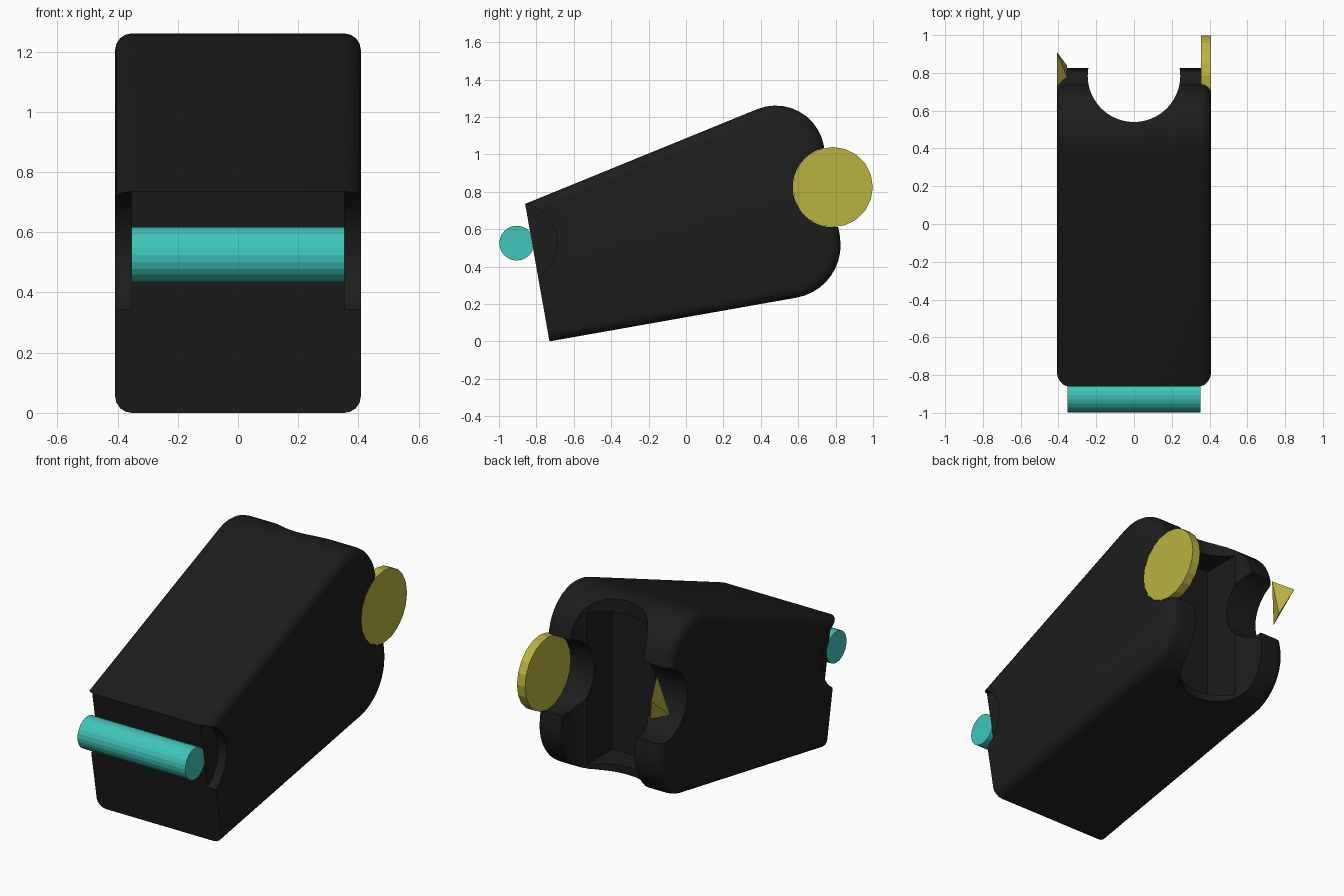
import bpy, bmesh, math
from mathutils import Vector

if "Cube" in bpy.data.objects:
    bpy.data.objects.remove(bpy.data.objects["Cube"])


def paint(obj, name, rgb):
    mat = bpy.data.materials.get(name) or bpy.data.materials.new(name)
    mat.diffuse_color = (*rgb, 1)
    mat.use_nodes = True
    mat.node_tree.nodes["Principled BSDF"].inputs["Base Color"].default_value = mat.diffuse_color
    obj.data.materials.append(mat)


def cylinder(name, radius, length, loc, sides, axis='X'):
    rot = (0, math.pi / 2, 0) if axis == 'X' else (0, 0, 0)
    bpy.ops.mesh.primitive_cylinder_add(vertices=sides, radius=radius, depth=length,
                                        location=loc, rotation=rot)
    obj = bpy.context.object
    obj.name = name
    return obj


def mesh_object(name, bm):
    bmesh.ops.recalc_face_normals(bm, faces=bm.faces)
    me = bpy.data.meshes.new(name)
    bm.to_mesh(me)
    bm.free()
    obj = bpy.data.objects.new(name, me)
    bpy.context.collection.objects.link(obj)
    return obj


def fillet(prev, corner, nxt, r, steps=10):
    """Points of an arc that rounds one corner of a profile."""
    p, c, n = Vector(prev), Vector(corner), Vector(nxt)
    u, v = (p - c).normalized(), (n - c).normalized()
    half = u.angle(v) / 2
    centre = c + (u + v).normalized() * (r / math.sin(half))
    t = r / math.tan(half)
    a, b = c + u * t - centre, c + v * t - centre
    ang = a.angle(b)
    return [centre + (a * math.sin((1 - i / steps) * ang) + b * math.sin(i / steps * ang)) / math.sin(ang)
            for i in range(steps + 1)]


# Body: wedge profile in the y-z plane, extruded across x
front_top, front_low = (-0.86, 0.735), (-0.73, 0.0)
back_low, back_top = (0.872, 0.2835), (0.681, 1.364)
profile = [front_top, front_low]
profile += fillet(front_low, back_low, back_top, 0.285)
profile += fillet(back_low, back_top, front_top, 0.262)
W = 0.408
bm = bmesh.new()
face = bm.faces.new([bm.verts.new((-W, p[0], p[1])) for p in profile])
ext = bmesh.ops.extrude_face_region(bm, geom=[face])
bmesh.ops.translate(bm, vec=(2 * W, 0, 0),
                    verts=[g for g in ext['geom'] if isinstance(g, bmesh.types.BMVert)])
# round the side edges, leaving the front face sharp
rim = [e for e in bm.edges
       if abs(e.verts[0].co.x - e.verts[1].co.x) < 1e-5
       and not all(v.co.y < -0.7 for v in e.verts)]
bmesh.ops.bevel(bm, geom=rim, offset=0.055, offset_type='OFFSET', segments=4,
                profile=0.5, affect='EDGES')
body = mesh_object("body", bm)
paint(body, "black", (0.012, 0.012, 0.012))

# Cutters: rear notch, rear disc hole, inner pocket, front disc recesses
cutters = [cylinder("notch_cutter", 0.245, 3, (0, 0.785, 0.7), 64, 'Z'),
           cylinder("rear_hole_cutter", 0.214, 2, (0, 0.785, 0.825), 48)]
bpy.ops.mesh.primitive_cube_add(size=1, location=(0, 0.6, 0.72))
pocket = bpy.context.object
pocket.name = "pocket_cutter"
pocket.scale = (0.4, 0.4, 0.9)
cutters.append(pocket)
for side in (-1, 1):
    cutters.append(cylinder("front_recess_cutter", 0.216, 0.2,
                            (side * 0.453, -0.905, 0.525), 48))
for c in cutters:
    c.hide_render = True
    mod = body.modifiers.new("cut", 'BOOLEAN')
    mod.object, mod.operation, mod.solver = c, 'DIFFERENCE', 'EXACT'
bpy.ops.object.select_all(action='DESELECT')
body.select_set(True)
bpy.context.view_layer.objects.active = body
for mod in list(body.modifiers):
    bpy.ops.object.modifier_apply(modifier=mod.name)
for c in cutters:
    bpy.data.objects.remove(c, do_unlink=True)
bpy.ops.object.shade_smooth_by_angle(angle=math.radians(30))

# Front roller
roller = cylinder("front_roller", 0.093, 0.706, (0, -0.905, 0.525), 24)
paint(roller, "teal", (0.05, 0.57, 0.5))

# Rear disc on the right side
disc = cylinder("rear_disc", 0.214, 0.053, (0.3815, 0.785, 0.825), 20)
paint(disc, "yellow", (0.5, 0.45, 0.05))

# Broken sliver of the left disc
bm = bmesh.new()
vs = [bm.verts.new(p) for p in ((-0.355, 0.78, 1.0), (-0.408, 0.91, 0.91),
                                (-0.408, 0.73, 0.76), (-0.355, 0.84, 0.765))]
for i, j, k in ((0, 1, 2), (0, 1, 3), (0, 2, 3), (1, 2, 3)):
    bm.faces.new((vs[i], vs[j], vs[k]))
shard = mesh_object("disc_shard", bm)
paint(shard, "yellow", (0.5, 0.45, 0.05))
